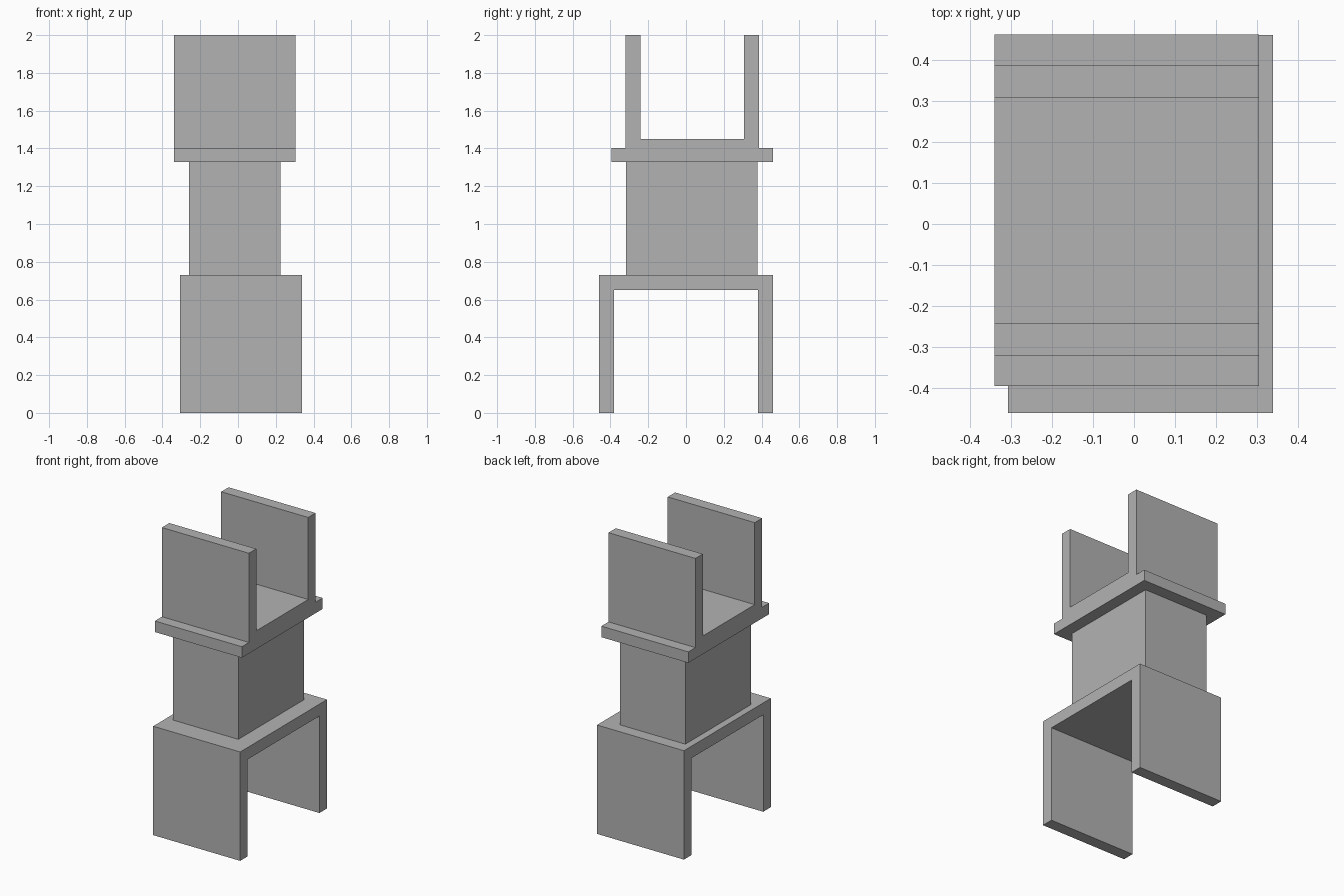
import bpy
import bmesh

# Remove the default cube
cube = bpy.data.objects.get("Cube")
if cube:
    bpy.data.objects.remove(cube, do_unlink=True)

# Single plain grey
grey = bpy.data.materials.new("plain_grey")
grey.use_nodes = True
colour = (0.45, 0.45, 0.45, 1)
grey.diffuse_color = colour
grey.node_tree.nodes["Principled BSDF"].inputs["Base Color"].default_value = colour


def extrude_profile(name, outline, x0, x1):
    """Extrude a (y, z) outline along x from x0 to x1."""
    bm = bmesh.new()
    face = bm.faces.new([bm.verts.new((x0, y, z)) for y, z in outline])
    result = bmesh.ops.extrude_face_region(bm, geom=[face])
    moved = [v for v in result["geom"] if isinstance(v, bmesh.types.BMVert)]
    bmesh.ops.translate(bm, verts=moved, vec=(x1 - x0, 0, 0))
    bmesh.ops.recalc_face_normals(bm, faces=bm.faces)
    mesh = bpy.data.meshes.new(name)
    bm.to_mesh(mesh)
    bm.free()
    mesh.materials.append(grey)
    obj = bpy.data.objects.new(name, mesh)
    bpy.context.collection.objects.link(obj)
    return obj


def mirrored(half, centre):
    """Complete a half outline of (offset, z) about y = centre."""
    return ([(centre + d, z) for d, z in half]
            + [(centre - d, z) for d, z in reversed(half)])


# Base: a thick table with two slab legs
leg_half = [(0.38, 0.65), (0.38, 0), (0.46, 0), (0.46, 0.73)]
extrude_profile("base_bracket", mirrored(leg_half, 0), -0.307, 0.338)

# Square-edged column between the brackets
column_half = [(0.348, 0.73), (0.348, 1.328)]
extrude_profile("column", mirrored(column_half, 0.03), -0.26, 0.225)

# Top: a flanged cradle with two upright walls
cradle_half = [(0.428, 1.328), (0.428, 1.402), (0.353, 1.402),
               (0.353, 2), (0.275, 2), (0.275, 1.45)]
extrude_profile("top_cradle", mirrored(cradle_half, 0.033), -0.34, 0.305)
